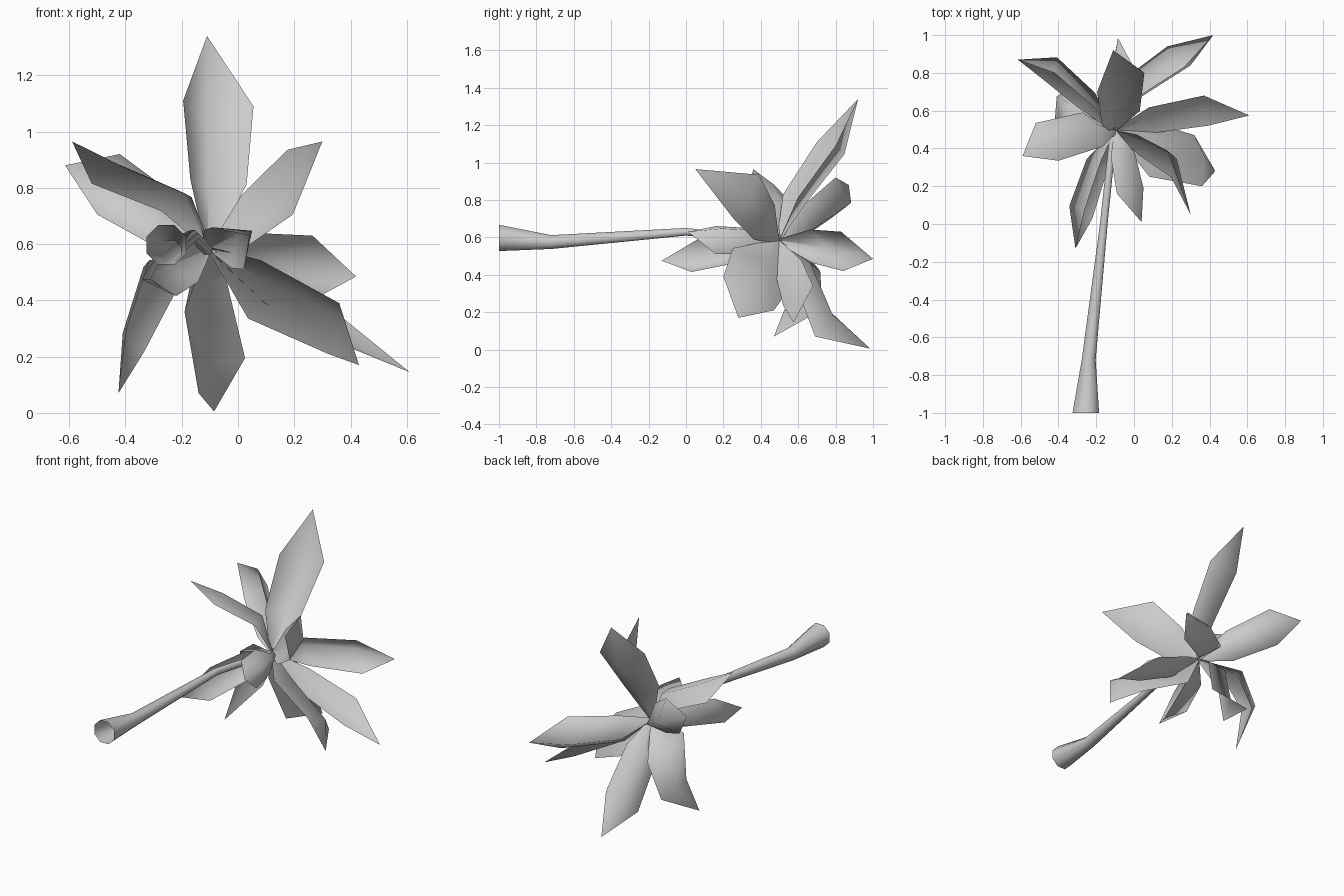
import bpy, bmesh, math
from mathutils import Vector

cube = bpy.data.objects.get("Cube")
if cube:
    bpy.data.objects.remove(cube)

grey = bpy.data.materials.new("plain_grey")
grey.use_nodes = True
COLOUR = (0.6, 0.6, 0.6, 1)
grey.diffuse_color = COLOUR
grey.node_tree.nodes["Principled BSDF"].inputs["Base Color"].default_value = COLOUR


def loft(name, rows, closed):
    """Skin quads between rows of points; coincident points merge."""
    bm = bmesh.new()
    grid = [[bm.verts.new(p) for p in row] for row in rows]
    n = len(rows[0])
    for a, b in zip(grid, grid[1:]):
        for i in range(n if closed else n - 1):
            j = (i + 1) % n
            bm.faces.new((a[i], a[j], b[j], b[i]))
    bmesh.ops.remove_doubles(bm, verts=bm.verts, dist=1e-4)
    bmesh.ops.recalc_face_normals(bm, faces=bm.faces)
    mesh = bpy.data.meshes.new(name)
    bm.to_mesh(mesh)
    bm.free()
    mesh.materials.append(grey)
    mesh.shade_smooth()
    obj = bpy.data.objects.new(name, mesh)
    bpy.context.collection.objects.link(obj)


# Trunk: open eight-sided tube with a flared foot
SIDES = 8
path = [((-.255, -1, .597), .076), ((-.24, -.72, .575), .04),
        ((-.16, 0, .63), .022), ((-.11, .48, .58), .02)]
rings = []
for centre, r in path:
    turn = [math.tau * (i + .5) / SIDES for i in range(SIDES)]
    rings.append([Vector(centre) + Vector((math.cos(a), 0, math.sin(a))) * r for a in turn])
loft("trunk", rings, True)

# Leaves: tip, two edge points at the widest part,
# then ridge height, bow and width of the inner part
ROOT = Vector((-.1, .49, .58))
CROWN_AXIS = Vector((0, 1, .25))
leaves = [
    ((-.11, .92, 1.34), (-.195, .7, 1.11), (.055, .8, 1.09), .12, -.05, .8),
    ((.3, .05, .965), (.175, .39, .935), (.195, .25, .705), .05, 0, .8),
    ((.42, 1, .485), (.265, .83, .63), (.3, .84, .42), .15, .05, .85),
    ((.43, .28, .17), (.36, .2, .39), (.32, .47, .21), .05, -.04, 1.15),
    ((.61, .575, .145), (.39, .52, .235), (.37, .68, .34), .03, .03, .85),
    ((-.085, .985, .005), (-.14, .69, .07), (.025, .78, .195), .09, .05, .9),
    ((-.425, .47, .07), (-.395, .56, .3), (-.335, .73, .215), .06, .08, 1.45),
    ((-.59, .36, .965), (-.52, .535, .815), (-.4, .335, .87), .06, .07, .9),
    ((-.615, .87, .88), (-.42, .8, .92), (-.5, .78, .705), .11, 0, .85),
    ((.04, .01, .63), (-.09, .16, .66), (.02, .16, .51), .11, 0, .9),
    ((-.31, -.13, .475), (-.26, .08, .6), (-.22, .03, .415), .115, 0, .9),
]
for k, (tip, left, right, height, bow, inner) in enumerate(leaves, 1):
    tip, left, right = Vector(tip), Vector(left), Vector(right)
    mid = (left + right) / 2
    half = (right - left) / 2
    up = (tip - ROOT).cross(half).normalized()
    if up.dot(CROWN_AXIS) < 0:
        up.negate()
    rows = []
    for along, width, lift in ((0, .1, 0), (.42, inner, bow), (1, 1, 0)):
        c = ROOT.lerp(mid, along) + up * lift
        rows.append([c - half * width, c + up * height * width, c + half * width])
    rows.append([tip] * 3)
    loft(f"leaf_{k}", rows, False)
